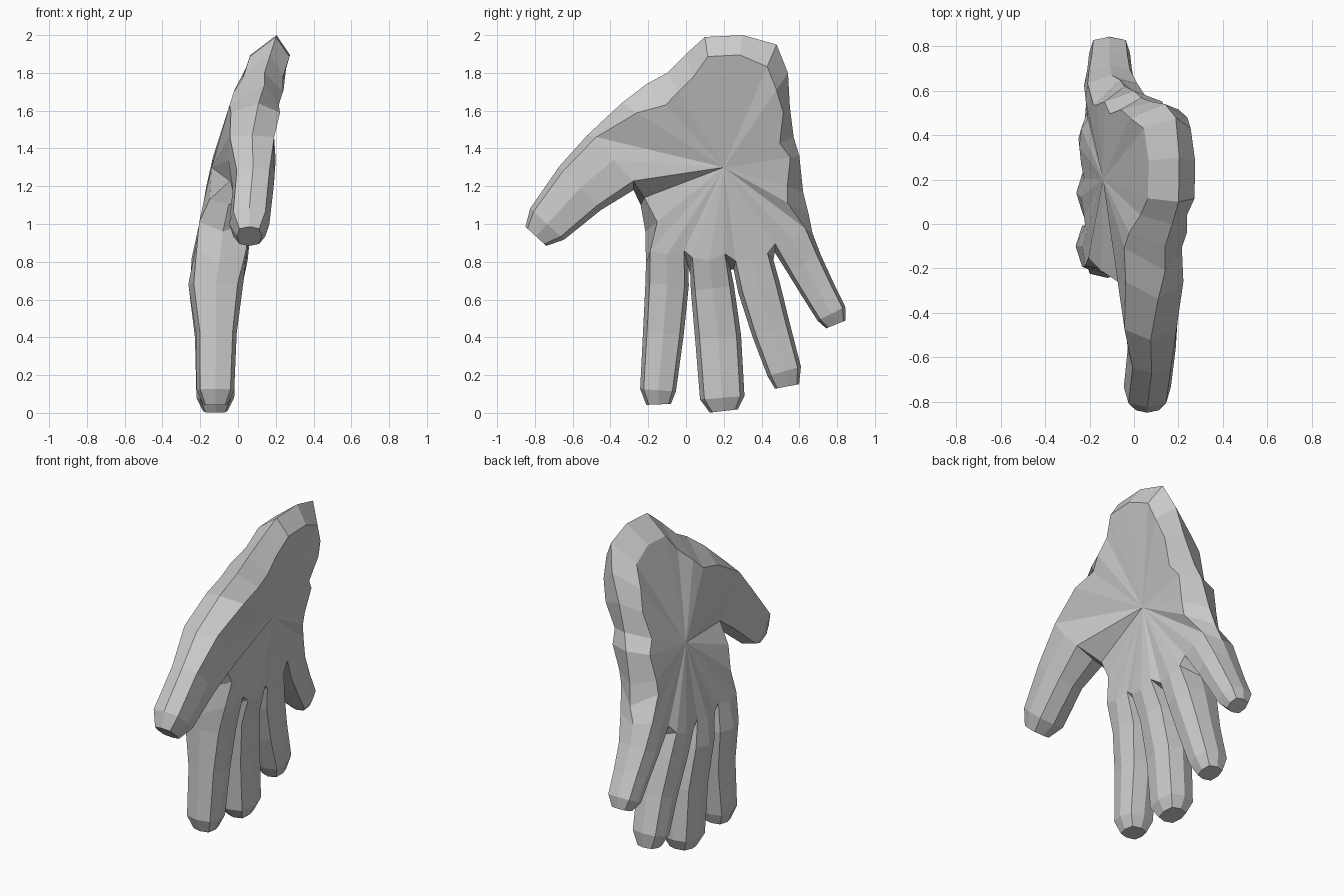
import bpy, bmesh
from mathutils import Vector

if "Cube" in bpy.data.objects:
    bpy.data.objects.remove(bpy.data.objects["Cube"])

X = Vector((1, 0, 0))
K = 0.8
OCTAGON = ((1, 0), (K, K), (0, 1), (-K, K), (-1, 0), (-K, -K), (0, -1), (K, -K))
HUB = (0.2, 1.3)          # y, z of the middle of the palm
bm = bmesh.new()
top, rim, under = [], [], []   # outlines of the +x face, the edge and the -x face


def lean(y, z):
    """x of the hand's mid-plane (the wrist leans towards +x)."""
    x = -0.02 + (z - 1.3) * (0.175 if z < 1.3 else 0.32)
    return x + (0.02 if y < -0.15 and z > 1.5 else 0)


def quad_strip(a, b):
    for v in range(len(a) - 1):
        bm.faces.new((a[v], a[v + 1], b[v + 1], b[v]))


def column(upper, edge, lower):
    """Adds a column of the palm's rim, joined to the previous one."""
    if rim and rim[-1]:
        quad_strip((top[-1], rim[-1], under[-1]), (upper, edge, lower))
    top.append(upper)
    rim.append(edge)
    under.append(lower)


def edge(y, z, inset, half=0.13):
    """Rim point with its two face corners pulled in towards the hub."""
    yi, zi = y + (HUB[0] - y) * inset, z + (HUB[1] - z) * inset
    column(bm.verts.new((lean(yi, zi) + half, yi, zi)),
           bm.verts.new((lean(y, z), y, z)),
           bm.verts.new((lean(yi, zi) - half, yi, zi)))


def digit(stations, back):
    """Eight-sided finger growing from the palm; stations are
    (x, y, z, half width, half depth), 'back' runs its creases into the palm."""
    pts = [Vector(s[:3]) for s in stations]
    rings = []
    for i, s in enumerate(stations):
        axis = (pts[min(i + 1, len(pts) - 1)] - pts[max(i - 1, 0)]).normalized()
        side = axis.cross(X).normalized()
        ring = []
        for a, b in OCTAGON:
            if i == 0 and a:      # flatter where it meets the palm
                b *= 1.17
            p = pts[i] + side * (s[3] * a) + X * (s[4] * b)
            if i == 0 and b:
                p -= axis * (back if a else back * 0.7)
            ring.append(bm.verts.new(p))
        rings.append(ring)
    for a, b in zip(rings, rings[1:]):
        quad_strip(a + a[:1], b + b[:1])
    bm.faces.new(rings[-1])
    r = rings[0]
    column(r[1], r[0], r[7])
    top.append(r[2])
    rim.append(None)
    under.append(r[6])
    column(r[3], r[4], r[5])


# Fingers, index to little
digit([(-.10, -.10, .79, .112, .14), (-.118, -.10, .68, .115, .145),
       (-.115, -.12, .42, .108, .108), (-.12, -.148, .12, .095, .1),
       (-.12, -.145, .045, .065, .065)], .07)
digit([(-.105, .13, .745, .108, .145), (-.12, .14, .66, .115, .14),
       (-.12, .17, .40, .122, .108), (-.12, .192, .08, .118, .1),
       (-.12, .2, .01, .075, .065)], .09)
digit([(-.11, .357, .785, .108, .138), (-.115, .385, .67, .113, .135),
       (-.115, .45, .44, .105, .108), (-.12, .52, .22, .092, .098),
       (-.12, .535, .14, .065, .06)], .04)
digit([(-.10, .57, .90, .112, .12), (-.11, .625, .79, .1, .115),
       (-.11, .70, .65, .09, .1), (-.11, .77, .525, .082, .092),
       (-.11, .793, .468, .055, .055)], .04)

# Outer edge, wrist and thumb-side edge
for y, z, t in [(.65, 1.05, .25), (.62, 1.17, .2), (.60, 1.36, .12), (.57, 1.46, .2),
                (.55, 1.62, .1), (.54, 1.80, .18)]:
    edge(y, z, t)
for y, z, t in [(.48, 1.95, .18), (.30, 2.0, .15), (.10, 1.99, .15), (.0, 1.90, .2)]:
    edge(y, z, t, .105)
for y, z, t in [(-.10, 1.80, .2), (-.21, 1.74, .25), (-.34, 1.64, .15)]:
    edge(y, z, t)

# Thumb and the web down to the index finger
digit([(.075, -.40, 1.325, .19, .125), (.08, -.56, 1.19, .16, .108),
       (.06, -.735, 1.0, .122, .106), (.06, -.795, .935, .075, .065)], .03)
column(*(bm.verts.new(p) for p in ((.06, -.22, 1.14), (-.05, -.24, 1.10), (-.15, -.21, 1.13))))
edge(-.215, .96, .15, .135)
quad_strip((top[-1], rim[-1], under[-1]), (top[0], rim[0], under[0]))

# Palm and back of the hand: fans meeting at the hub
for loop, x in ((top, .105), (under, -.14)):
    hub = bm.verts.new((x, *HUB))
    for a, b in zip(loop, loop[1:] + loop[:1]):
        bm.faces.new((a, b, hub))

bmesh.ops.recalc_face_normals(bm, faces=bm.faces)
mesh = bpy.data.meshes.new("hand")
bm.to_mesh(mesh)
bm.free()
bpy.context.collection.objects.link(bpy.data.objects.new("hand", mesh))
